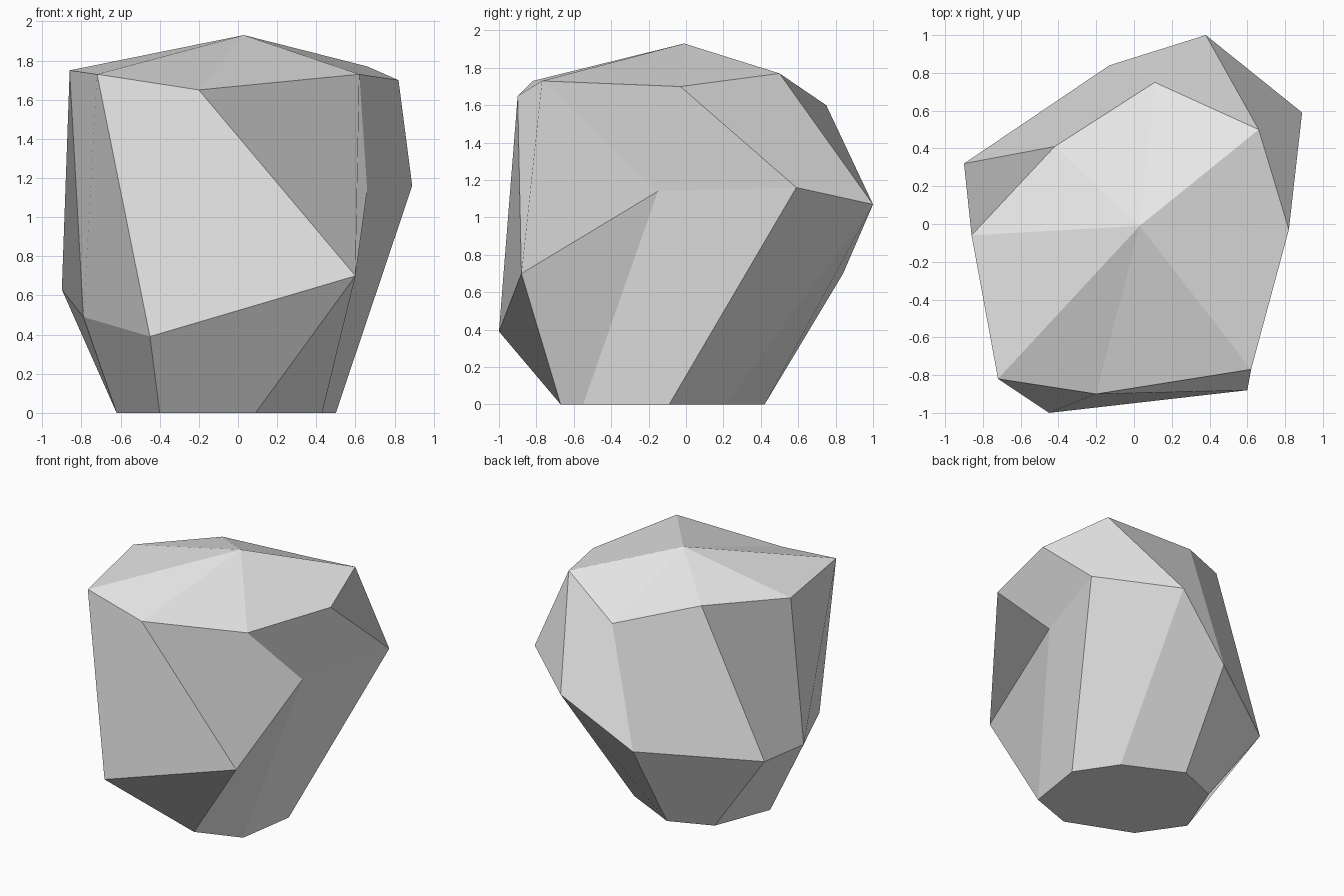
import bpy
import bmesh

default_cube = bpy.data.objects.get("Cube")
if default_cube:
    bpy.data.objects.remove(default_cube, do_unlink=True)

# Stone colour
stone = bpy.data.materials.new("light_grey_stone")
stone.use_nodes = True
grey = (.8, .8, .8, 1)
stone.diffuse_color = grey
for node in stone.node_tree.nodes:
    if node.type == "BSDF_PRINCIPLED":
        node.inputs["Base Color"].default_value = grey

# Three irregular rings, counter-clockwise from the front left corner
shoulder = [(-.72, -.82, 1.73), (-.2, -.9, 1.65), (.62, -.77, 1.73), (.82, -.03, 1.7),
            (.66, .5, 1.77), (.11, .75, 1.6), (-.42, .41, 1.75), (-.86, -.06, 1.75)]
waist = [(-.45, -1, .39), (.6, -.88, .7), (.66, -.15, 1.14), (.89, .59, 1.16),
         (.38, 1, 1.07), (-.13, .84, .7), (-.9, .32, .63), (-.79, -.32, .49)]
foot = [(-.4, -.47, 0), (.09, -.67, 0), (.43, -.55, 0), (.5, -.09, 0),
        (.3, .21, 0), (-.13, .42, 0), (-.45, .29, 0), (-.62, -.15, 0)]
peak_point = (.03, -.01, 1.93)

bm = bmesh.new()


def add_ring(points):
    return [bm.verts.new(p) for p in points]


upper, middle, lower = [add_ring(r) for r in (shoulder, waist, foot)]
peak = bm.verts.new(peak_point)
count = len(upper)

# Facets: peak fan, upper band, undercut band and flat base
for i in range(count):
    j = (i + 1) % count
    bm.faces.new((peak, upper[i], upper[j]))
    bm.faces.new((middle[i], middle[j], upper[j], upper[i]))
    bm.faces.new((middle[i], lower[i], lower[j], middle[j]))
bm.faces.new(lower[::-1])

# Faceted boulder object
mesh = bpy.data.meshes.new("boulder")
bm.normal_update()
bm.to_mesh(mesh)
bm.free()
mesh.materials.append(stone)
boulder = bpy.data.objects.new("boulder", mesh)
bpy.context.collection.objects.link(boulder)
